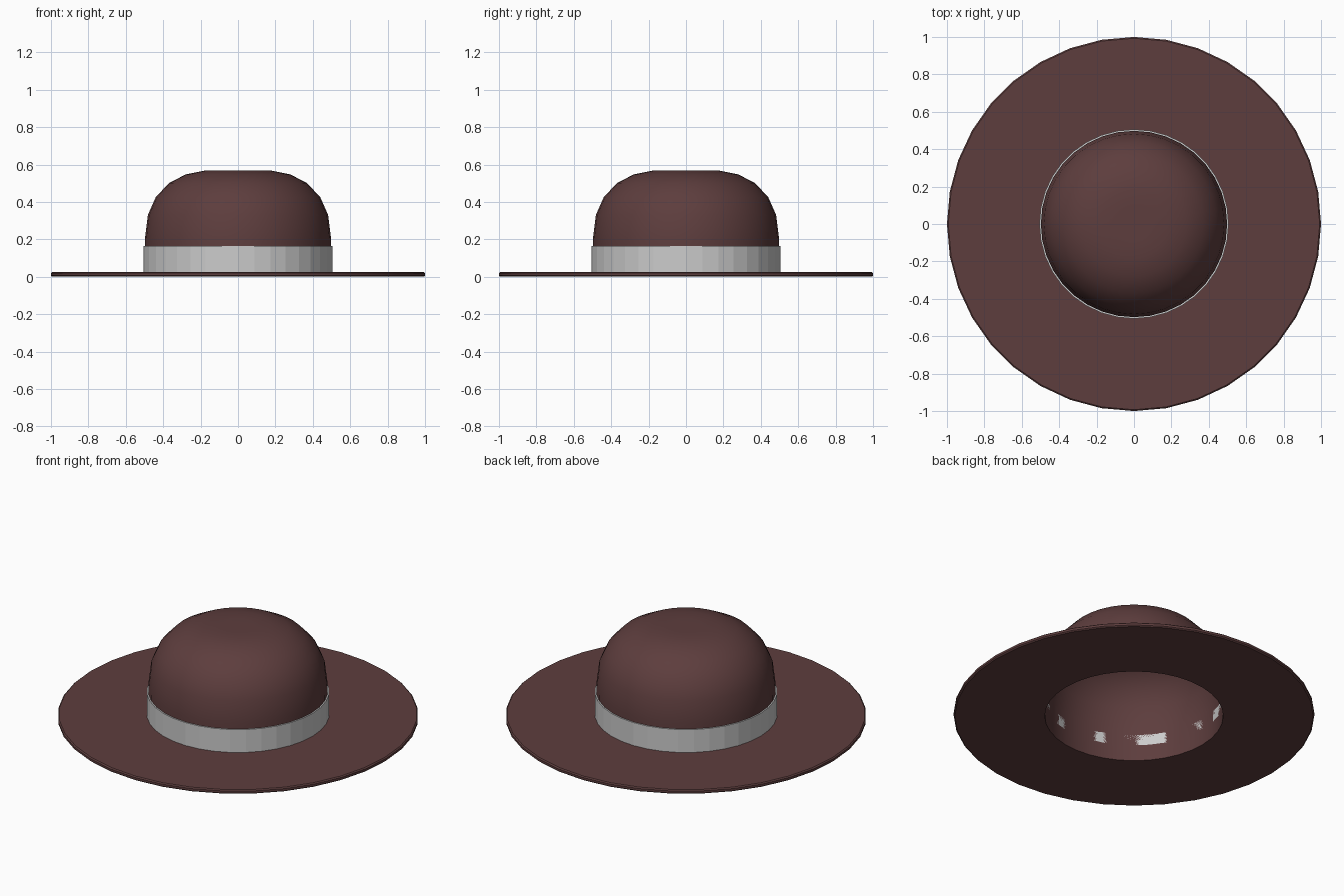
import bpy, bmesh
from math import sin, cos, tau, radians

if "Cube" in bpy.data.objects:
    bpy.data.objects.remove(bpy.data.objects["Cube"])

SEG = 36

felt = bpy.data.materials.new("brown_felt")
felt.diffuse_color = (0.11, 0.047, 0.047, 1)
felt.use_nodes = True
felt.node_tree.nodes["Principled BSDF"].inputs["Base Color"].default_value = felt.diffuse_color


def lathe(name, profile, closed=False, smooth=None, mat=None):
    """Revolve an (r, z) profile around the z axis; r = 0 becomes a pole."""
    bm = bmesh.new()
    rings = []
    for r, z in profile:
        if r == 0:
            rings.append([bm.verts.new((0, 0, z))] * SEG)
        else:
            rings.append([bm.verts.new((r * cos(tau * i / SEG), r * sin(tau * i / SEG), z))
                          for i in range(SEG)])
    pairs = list(zip(rings, rings[1:]))
    if closed:
        pairs.append((rings[-1], rings[0]))
    for a, b in pairs:
        for i in range(SEG):
            j = (i + 1) % SEG
            quad = list(dict.fromkeys((a[i], a[j], b[j], b[i])))
            bm.faces.new(quad)
    me = bpy.data.meshes.new(name)
    bm.to_mesh(me)
    bm.free()
    ob = bpy.data.objects.new(name, me)
    bpy.context.collection.objects.link(ob)
    if mat:
        me.materials.append(mat)
    if smooth:
        bpy.ops.object.select_all(action='DESELECT')
        ob.select_set(True)
        bpy.context.view_layer.objects.active = ob
        bpy.ops.object.shade_smooth_by_angle(angle=radians(smooth))
    return ob


# Wide flat brim: a thin ring with softened outer edge, open for the head
lathe("brim", [(0.495, 0), (0.993, 0), (1.0, 0.006), (1.0, 0.019), (0.993, 0.025), (0.495, 0.025)],
      closed=True, smooth=30, mat=felt)

# Rounded hollow crown with a flattened top
lathe("crown", [(0.495, 0.012), (0.498, 0.10), (0.498, 0.20), (0.482, 0.33), (0.44, 0.425),
                (0.37, 0.50), (0.28, 0.547), (0.18, 0.567), (0.09, 0.568), (0, 0.568)],
      smooth=60, mat=felt)

# Faceted ribbon around the base of the crown
lathe("hat_band", [(0.498, 0.025), (0.506, 0.025), (0.506, 0.165), (0.498, 0.165)], closed=True)
